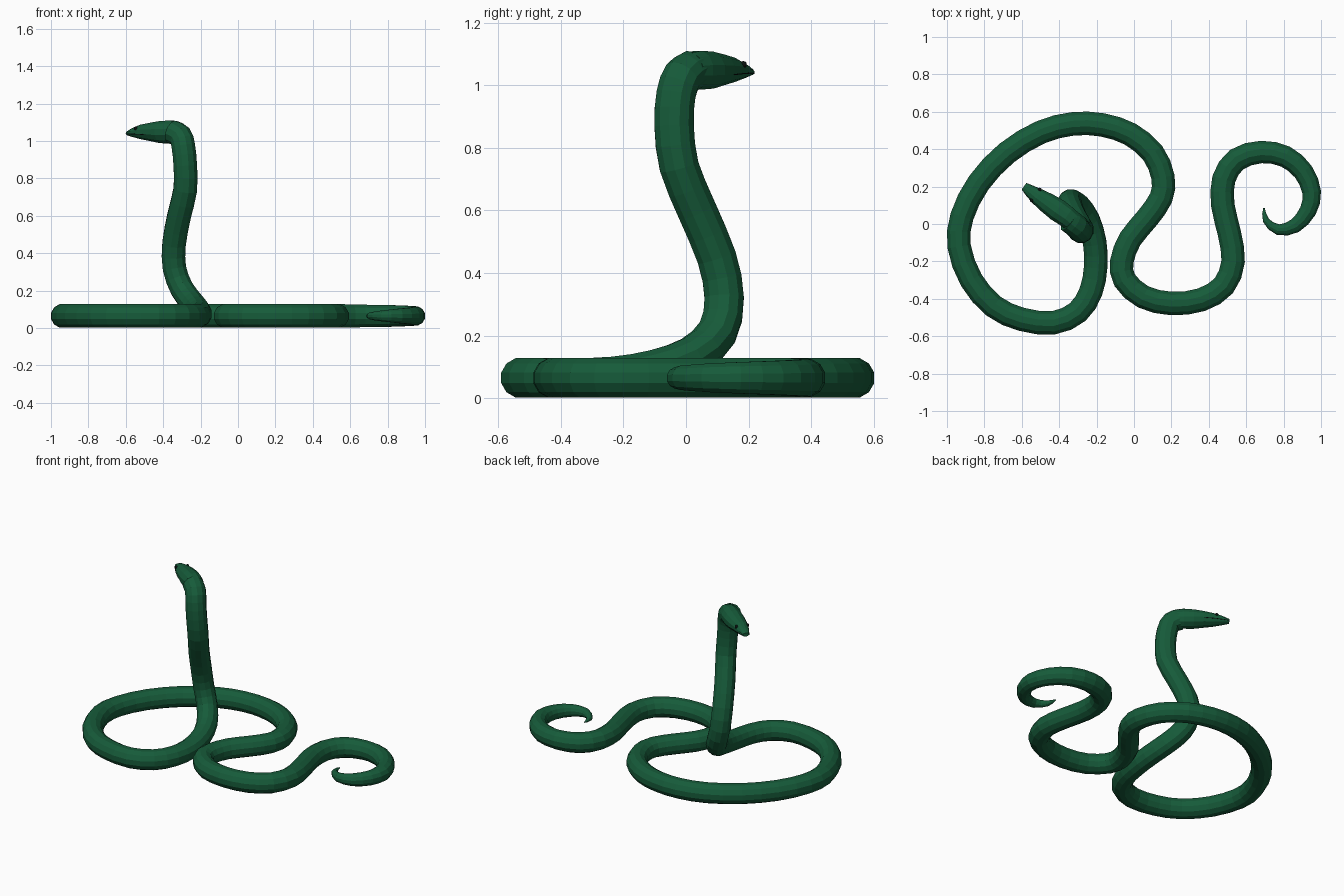
import bpy, bmesh, math
from mathutils import Vector

if "Cube" in bpy.data.objects:
    bpy.data.objects.remove(bpy.data.objects["Cube"])


def material(name, color):
    m = bpy.data.materials.new(name)
    m.diffuse_color = color
    m.use_nodes = True
    m.node_tree.nodes["Principled BSDF"].inputs["Base Color"].default_value = m.diffuse_color
    return m


green = material("scale_green", (0.008, 0.105, 0.042, 1))
black = material("eye_black", (0.003, 0.006, 0.005, 1))
SIDES = 12


def loft(name, rings, mat):
    """Skin a list of (centre, side vector, up vector) rings with flat faces."""
    bm = bmesh.new()
    loops = []
    for c, s, u in rings:
        angles = [2 * math.pi * (i + 0.5) / SIDES for i in range(SIDES)]
        loops.append([bm.verts.new(c + s * math.cos(a) + u * math.sin(a)) for a in angles])
    for a, b in zip(loops, loops[1:]):
        for i in range(SIDES):
            j = (i + 1) % SIDES
            bm.faces.new((a[i], a[j], b[j], b[i]))
    bm.faces.new(loops[0])
    bm.faces.new(loops[-1])
    bmesh.ops.recalc_face_normals(bm, faces=bm.faces)
    me = bpy.data.meshes.new(name)
    bm.to_mesh(me)
    bm.free()
    me.materials.append(mat)
    ob = bpy.data.objects.new(name, me)
    bpy.context.collection.objects.link(ob)
    return ob


def catmull(p, steps):
    """Smooth path through all points."""
    out = []
    for i in range(len(p) - 1):
        a, b, c, d = p[max(i - 1, 0)], p[i], p[i + 1], p[min(i + 2, len(p) - 1)]
        for k in range(steps):
            t = k / steps
            out.append(0.5 * (2 * b + (c - a) * t + (2 * a - 5 * b + 4 * c - d) * t * t
                              + (3 * b - a - 3 * c + d) * t ** 3))
    return out + [p[-1]]


# Body path: tail tip, ground coils, then the raised neck
ground = [(.695, .085), (.705, .02), (.77, -.03), (.86, -.01), (.93, .07), (.95, .17),
          (.905, .28), (.81, .36), (.68, .385), (.55, .345), (.48, .24), (.475, .1),
          (.51, -.05), (.53, -.2), (.48, -.33), (.36, -.405), (.2, -.425), (.05, -.39),
          (-.05, -.3), (-.065, -.2), (-.02, -.08), (.07, .03), (.145, .14), (.155, .25),
          (.1, .38), (-.02, .48), (-.17, .53), (-.33, .535), (-.5, .49), (-.68, .38),
          (-.83, .22), (-.92, .04), (-.935, -.12), (-.87, -.3), (-.75, -.44), (-.6, -.51),
          (-.43, -.528), (-.3, -.47), (-.23, -.36)]
neck = [(-.205, -.23, .07), (-.21, -.1, .092), (-.245, .02, .135), (-.30, .10, .21),
        (-.34, .122, .32), (-.342, .098, .45), (-.315, .035, .6), (-.282, -.022, .74),
        (-.282, -.038, .87), (-.292, -.032, .97), (-.308, -.012, 1.025), (-.35, .02, 1.048)]
tail_radius = [.004, .018, .03, .04, .047, .052, .056, .06, .062]
pts = [Vector((x, y, .065)) for x, y in ground] + [Vector(p) for p in neck]
radii = tail_radius + [.065] * (len(pts) - len(tail_radius))
path = catmull(pts, 2)

rings, up = [], Vector((0, 0, 1))
for i, c in enumerate(path):
    tan = (path[min(i + 1, len(path) - 1)] - path[max(i - 1, 0)]).normalized()
    up = (up - tan * up.dot(tan)).normalized()
    r0, r1 = radii[i // 2], radii[min(i // 2 + 1, len(radii) - 1)]
    r = r0 if i % 2 == 0 else (r0 + r1) / 2
    rings.append((c, tan.cross(up) * r, up * r))
loft("body", rings, green)

# Head: tapering wedge, half width and half height per station
stations = [(-.325, .01, 1.046, .056, .06), (-.36, .04, 1.048, .060, .064),
            (-.41, .075, 1.048, .063, .061), (-.46, .11, 1.049, .057, .051),
            (-.515, .147, 1.049, .046, .04), (-.56, .18, 1.046, .032, .025),
            (-.588, .202, 1.042, .021, .012)]
forward = Vector((-.81, .59, 0)).normalized()
side = forward.cross(Vector((0, 0, 1)))
loft("head", [(Vector((x, y, z)), side * w, Vector((0, 0, h)))
              for x, y, z, w, h in stations], green)

# Eyes and mouth lines, one on each side of the head
for sgn, label in ((-1, "left"), (1, "right")):
    eye = Vector((-.525, .155, 1.066)) + side * sgn * .035
    bpy.ops.mesh.primitive_uv_sphere_add(segments=10, ring_count=6, radius=.011, location=eye)
    ob = bpy.context.object
    ob.name = label + "_eye"
    ob.data.materials.append(black)

    line = []
    for x, y, z, w, h in stations[3:]:
        c = Vector((x, y, z - h * .3)) + side * sgn * w * .94
        line.append((c, side * .002, Vector((0, 0, .002))))
    loft(label + "_mouth_line", line, black)
